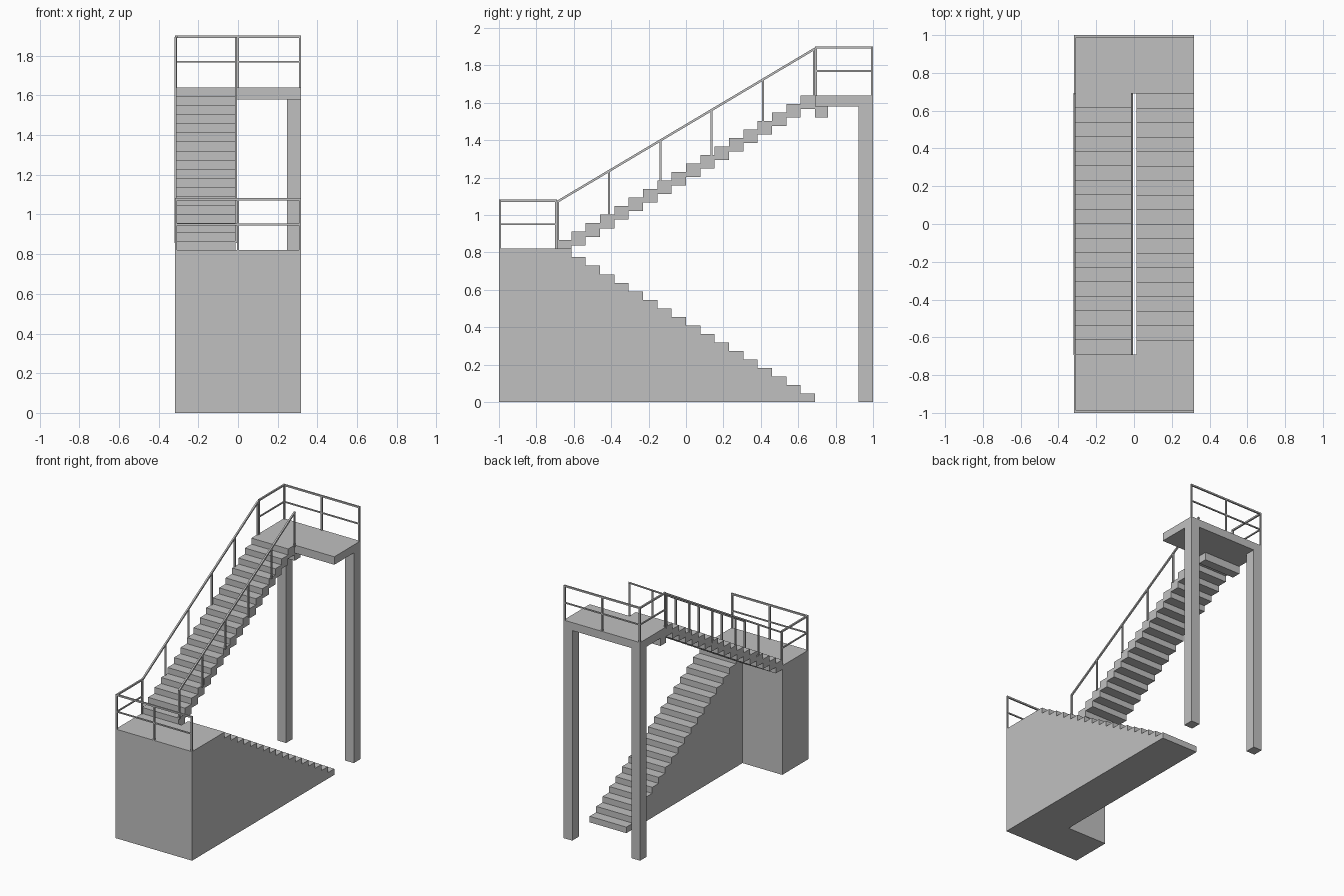
import bpy, bmesh
from mathutils import Vector

if "Cube" in bpy.data.objects:
    bpy.data.objects.remove(bpy.data.objects["Cube"])

W = 0.318            # half width
RUN = 0.69           # half length of a flight
N = 18               # steps per flight
RISE = 0.82 / N
GO = 2 * RUN / N

grey = bpy.data.materials.new("plain grey")
grey.diffuse_color = (0.53, 0.53, 0.53, 1)
grey.use_nodes = True
grey.node_tree.nodes["Principled BSDF"].inputs["Base Color"].default_value = grey.diffuse_color


def finish(name, bm):
    bmesh.ops.recalc_face_normals(bm, faces=bm.faces)
    me = bpy.data.meshes.new(name)
    bm.to_mesh(me)
    bm.free()
    me.materials.append(grey)
    ob = bpy.data.objects.new(name, me)
    bpy.context.collection.objects.link(ob)


def extrude_x(name, profile, x0, x1):
    """Extrude a closed (y, z) profile between two x positions."""
    bm = bmesh.new()
    face = bm.faces.new([bm.verts.new((x0, y, z)) for y, z in profile])
    out = bmesh.ops.extrude_face_region(bm, geom=[face])
    moved = [v for v in out["geom"] if isinstance(v, bmesh.types.BMVert)]
    bmesh.ops.translate(bm, verts=moved, vec=(x1 - x0, 0, 0))
    finish(name, bm)


def box(name, x0, x1, y0, y1, z0, z1):
    extrude_x(name, [(y0, z0), (y1, z0), (y1, z1), (y0, z1)], x0, x1)


def bar(name, a, b, t=0.011):
    """Square bar between two points."""
    a, b = Vector(a), Vector(b)
    d = b - a
    bm = bmesh.new()
    bmesh.ops.create_cube(bm, size=1)
    bmesh.ops.scale(bm, vec=(t, t, d.length), verts=bm.verts)
    if abs(d.x) + abs(d.y) > 1e-6:
        # horizontal side vector keeps the bar upright
        side = d.cross(Vector((0, 0, 1))).normalized()
        up = side.cross(d).normalized()
        for v in bm.verts:
            v.co = side * v.co.x + up * v.co.y + d.normalized() * v.co.z
    bmesh.ops.translate(bm, vec=(a + b) / 2, verts=bm.verts)
    finish(name, bm)


# Solid lower landing and solid lower flight
box("lower_landing", -W, W, -1, -RUN, 0, 0.82)
steps = [(-RUN, 0), (RUN, 0)]
for k in range(N):
    y, z = RUN - k * GO, (k + 1) * RISE
    steps += [(y, z), (y - GO, z)]
extrude_x("lower_flight", steps, 0.013, W)

# Open upper flight with a stepped underside
THICK = 0.073
top, under = [], []
for k in range(N):
    y, z = -RUN + k * GO, 0.82 + (k + 1) * RISE
    top += [(y, z), (y + GO, z)]
    under += [(y, z - THICK), (y + GO, z - THICK)]
extrude_x("upper_flight", top + under[::-1], -W, -0.012)
box("upper_flight_bearer", -W, -0.012, RUN, RUN + 0.068, 1.522, 1.58)

# Upper landing and its legs
box("upper_landing", -W, W, RUN, 1, 1.58, 1.64)
for x0, side in ((-W, "left"), (W - 0.072, "right")):
    box("landing_leg_" + side, x0, x0 + 0.072, 0.922, 1, 0, 1.58)

# Landing railings on the outer end and the left side
E = W - 0.006
for name, s, z in (("lower", -1, 0.82), ("upper", 1, 1.64)):
    ye, yi = s * 0.994, s * (RUN + 0.006)
    for i, (x, y) in enumerate(((-E, ye), (0, ye), (E, ye), (-E, yi))):
        bar(f"{name}_rail_post_{i}", (x, y, z), (x, y, z + 0.256))
    for part, dz, t in (("top", 0.256, 0.012), ("mid", 0.13, 0.009)):
        bar(f"{name}_{part}_rail_end", (-E - 0.006, ye, z + dz), (E + 0.006, ye, z + dz), t)
        bar(f"{name}_{part}_rail_side", (-E, ye, z + dz), (-E, yi - s * 0.006, z + dz), t)

# Sloping railings on both sides of the upper flight
for name, x in (("outer", -W + 0.003), ("inner", -0.010)):
    def rail_z(y):
        return 1.48 + y * 0.82 / (2 * RUN)
    bar(f"{name}_handrail", (x, -RUN, rail_z(-RUN)), (x, RUN, rail_z(RUN)), 0.012)
    for i in range(6):
        y = (-RUN + 0.005) + i * (2 * RUN - 0.01) / 5
        foot = 0.82 + (int((y + RUN) / GO) + 1) * RISE
        bar(f"{name}_baluster_{i}", (x, y, foot - 0.01), (x, y, rail_z(y)))
